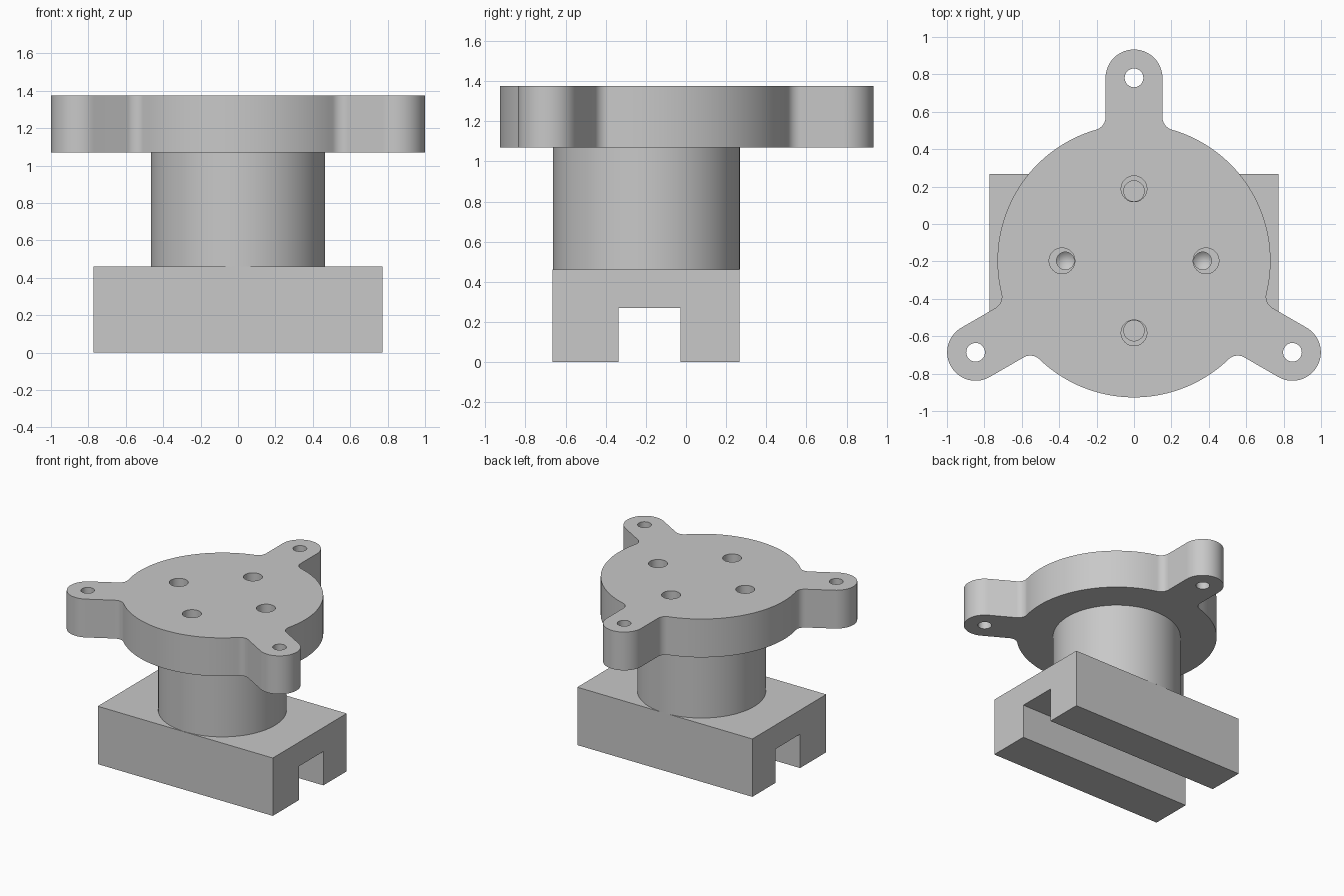
import bpy, bmesh
from math import sin, cos, atan2, sqrt, radians, pi
from mathutils import Matrix, Vector

cube = bpy.data.objects.get("Cube")
if cube:
    bpy.data.objects.remove(cube, do_unlink=True)

CY = -0.197                                  # shared axis of flange and neck
BASE_TOP, NECK_TOP, FLANGE_TOP = 0.462, 1.07, 1.376
BODY_R, LUG_R, LUG_DIST, FILLET = 0.73, 0.152, 0.978, 0.07

grey = bpy.data.materials.new("plain grey")
grey.use_nodes = True
colour = (0.58, 0.58, 0.58, 1)
grey.diffuse_color = colour
grey.node_tree.nodes["Principled BSDF"].inputs["Base Color"].default_value = colour


def finish(name, bm):
    bmesh.ops.recalc_face_normals(bm, faces=bm.faces)
    mesh = bpy.data.meshes.new(name)
    bm.to_mesh(mesh)
    bm.free()
    obj = bpy.data.objects.new(name, mesh)
    mesh.materials.append(grey)
    bpy.context.collection.objects.link(obj)
    return obj


def prism(name, outline, z0, z1):
    """Extrude a flat outline from z0 up to z1."""
    bm = bmesh.new()
    face = bm.faces.new([bm.verts.new((x, y, z0)) for x, y in outline])
    top = bmesh.ops.extrude_face_region(bm, geom=[face])["geom"]
    moved = [v for v in top if isinstance(v, bmesh.types.BMVert)]
    bmesh.ops.translate(bm, verts=moved, vec=(0, 0, z1 - z0))
    return finish(name, bm)


def arc(cx, cy, r, a0, a1, n):
    return [(cx + r * cos(a0 + (a1 - a0) * i / n),
             cy + r * sin(a0 + (a1 - a0) * i / n)) for i in range(n + 1)]


def circle(cx, cy, r, n=48):
    return arc(cx, cy, r, 0, 2 * pi, n)[:-1]


def cut(obj, cutter):
    cutter.hide_render = True
    mod = obj.modifiers.new("cut", "BOOLEAN")
    mod.operation, mod.solver, mod.object = "DIFFERENCE", "EXACT", cutter
    bpy.context.view_layer.objects.active = obj
    bpy.ops.object.modifier_apply(modifier=mod.name)
    bpy.data.objects.remove(cutter, do_unlink=True)


def smooth(obj):
    bpy.ops.object.select_all(action="DESELECT")
    obj.select_set(True)
    bpy.context.view_layer.objects.active = obj
    bpy.ops.object.shade_smooth_by_angle(angle=radians(30))


# Base block, an upside-down channel profile run along x
profile = [(-0.665, 0), (-0.335, 0), (-0.335, 0.27), (-0.027, 0.27),
           (-0.027, 0), (0.267, 0), (0.267, BASE_TOP), (-0.665, BASE_TOP)]
bm = bmesh.new()
side = bm.faces.new([bm.verts.new((-0.773, y, z)) for y, z in profile])
ext = bmesh.ops.extrude_face_region(bm, geom=[side])["geom"]
bmesh.ops.translate(bm, vec=(1.546, 0, 0),
                    verts=[v for v in ext if isinstance(v, bmesh.types.BMVert)])
finish("slotted_base", bm)

# Neck with four blind screw holes
neck = prism("neck", circle(0, CY, 0.465, 96), BASE_TOP, NECK_TOP)
HOLE_BOTTOM = NECK_TOP - 0.3
for s in (-1, 1):
    cut(neck, prism("hole_cutter", circle(0, CY + s * 0.373, 0.055, 32),
                    HOLE_BOTTOM, NECK_TOP + 0.1))
    # Side holes end in a drill point
    cutter = prism("drill_cutter", circle(s * 0.367, CY, 0.047, 32),
                   HOLE_BOTTOM, NECK_TOP + 0.1)
    bm = bmesh.new()
    bm.from_mesh(cutter.data)
    floor = min(bm.faces, key=lambda f: f.calc_center_median().z)
    tip = bmesh.ops.poke(bm, faces=[floor])["verts"][0]
    tip.co.z -= 0.04
    bm.to_mesh(cutter.data)
    bm.free()
    cut(neck, cutter)
smooth(neck)

# Flange outline: round body, three lugs, filleted joins
fx = LUG_R + FILLET
fy = sqrt((BODY_R + FILLET) ** 2 - fx ** 2)
a = atan2(fy, fx)
third = (arc(fx, fy, FILLET, a + pi, pi, 10)
         + arc(0, LUG_DIST, LUG_R, 0, pi, 28)
         + arc(-fx, fy, FILLET, 0, -a, 10)
         + arc(0, 0, BODY_R, pi - a, a + 2 * pi / 3, 36)[1:-1])
centre = Vector((0, CY))
turns = [Matrix.Rotation(k * 2 * pi / 3, 2) for k in range(3)]
outline = [centre + turn @ Vector(p) for turn in turns for p in third]
flange = prism("flange", outline, NECK_TOP, FLANGE_TOP)

# Lug holes and the four clearance holes
holes = [(centre + turn @ Vector((0, LUG_DIST)), 0.05) for turn in turns]
holes += [(centre + Vector((cos(k * pi / 2), sin(k * pi / 2))) * 0.385, 0.069)
          for k in range(4)]
for pos, r in holes:
    cut(flange, prism("hole_cutter", circle(pos.x, pos.y, r, 32),
                      NECK_TOP - 0.1, FLANGE_TOP + 0.1))
smooth(flange)
